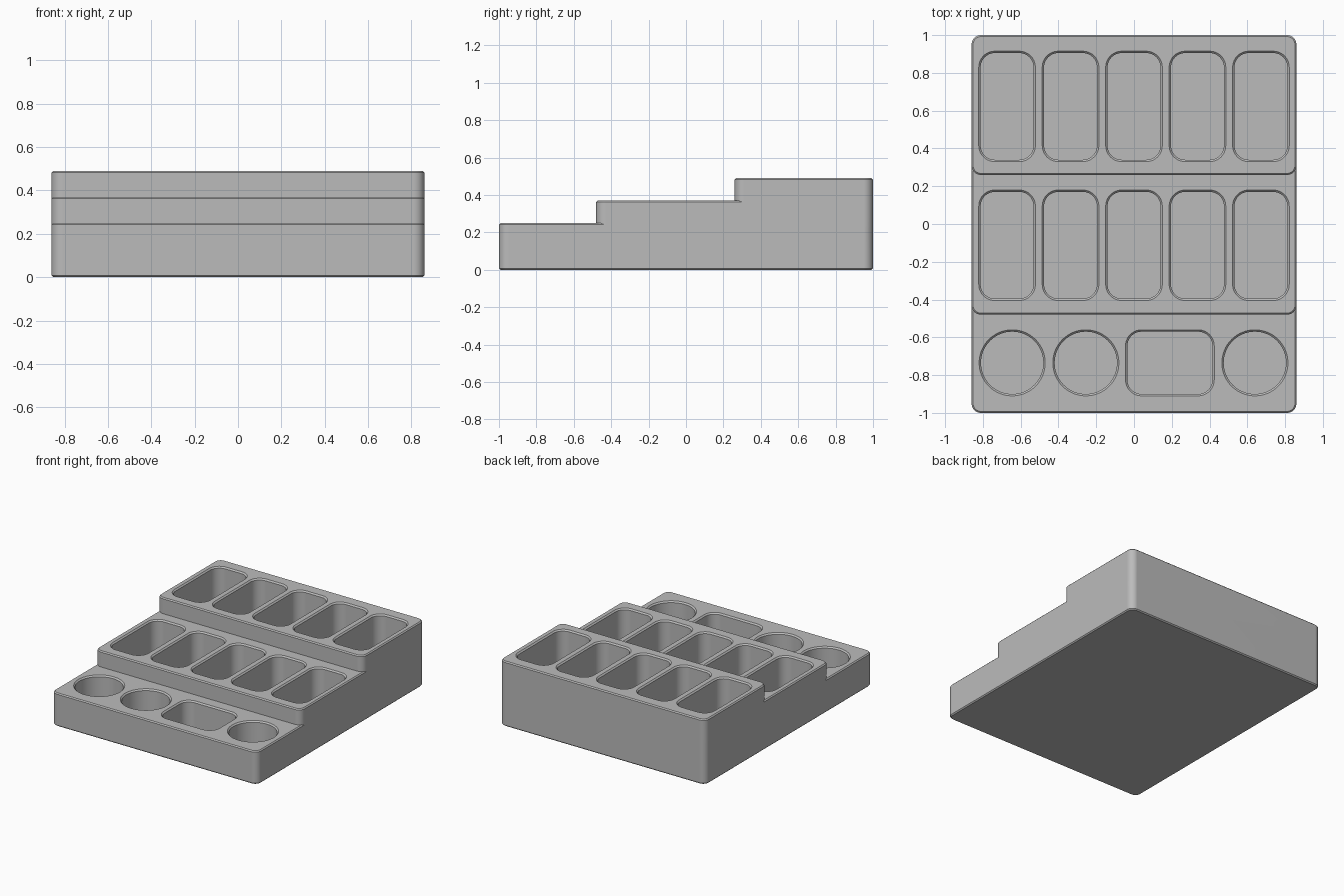
import bpy, bmesh, math

if "Cube" in bpy.data.objects:
    bpy.data.objects.remove(bpy.data.objects["Cube"])

W = 0.86          # half width
FLOOR = 0.03      # pocket floor height
CH = 0.008        # small edge chamfer


def outline(x0, x1, y0, y1, r, inset, seg):
    """Rounded rectangle loop, moved inward by inset."""
    pts = []
    corners = [(x1 - r, y1 - r), (x0 + r, y1 - r), (x0 + r, y0 + r), (x1 - r, y0 + r)]
    for k, (cx, cy) in enumerate(corners):
        for i in range(seg + 1):
            a = math.pi / 2 * (k + i / seg)
            pts.append((cx + (r - inset) * math.cos(a), cy + (r - inset) * math.sin(a)))
    # drop doubled points where the arcs meet (full circles)
    return [p for i, p in enumerate(pts) if math.dist(p, pts[i - 1]) > 1e-5]


def prism(name, rect, r, levels, seg=10):
    """Loft one rounded rectangle through (z, inset) levels and cap it."""
    bm = bmesh.new()
    rings = [[bm.verts.new((x, y, z)) for x, y in outline(*rect, r, inset, seg)]
             for z, inset in levels]
    n = len(rings[0])
    for a, b in zip(rings, rings[1:]):
        for i in range(n):
            j = (i + 1) % n
            bm.faces.new((a[i], a[j], b[j], b[i]))
    bm.faces.new(rings[0][::-1])
    bm.faces.new(rings[-1])
    me = bpy.data.meshes.new(name)
    bm.to_mesh(me)
    bm.free()
    ob = bpy.data.objects.new(name, me)
    bpy.context.collection.objects.link(ob)
    return ob


def boolean(target, other, op):
    """Apply a boolean and remove the helper."""
    bpy.context.view_layer.objects.active = target
    m = target.modifiers.new(op, 'BOOLEAN')
    m.operation, m.solver, m.object = op, 'EXACT', other
    bpy.ops.object.modifier_apply(modifier=m.name)
    bpy.data.objects.remove(other)


# Three stepped tiers joined into one body
tiers = [(-1.0, 0.25), (-0.48, 0.37), (0.26, 0.49)]
body = None
for i, (front, top) in enumerate(tiers):
    base = [(0, CH), (CH, 0)] if i == 0 else [(0.05 * i, 0)]
    tier = prism("tier", (-W, W, front, 1), 0.05, base + [(top - CH, 0), (top, CH)])
    if body is None:
        body = tier
    else:
        boolean(body, tier, 'UNION')
body.name = "stepped_tray"

# Pockets: (rectangle, corner radius, rim height, arc segments)
pockets = []
for y0, y1, top in ((-0.405, 0.18, 0.37), (0.33, 0.915, 0.49)):
    for i in range(5):
        cx = (i - 2) * 0.336
        pockets.append(((cx - 0.15, cx + 0.15, y0, y1), 0.085, top, 10))
for cx in (-0.645, -0.255, 0.64):
    pockets.append(((cx - 0.175, cx + 0.175, -0.91, -0.56), 0.175, 0.25, 16))
pockets.append(((-0.045, 0.425, -0.91, -0.56), 0.085, 0.25, 10))

for rect, r, top, seg in pockets:
    levels = [(FLOOR, 0.01), (top - 0.01, 0.01), (top, 0), (top + 0.05, 0)]
    boolean(body, prism("pocket_cutter", rect, r, levels, seg), 'DIFFERENCE')

# Colour
grey = bpy.data.materials.new("grey")
grey.diffuse_color = (0.5, 0.5, 0.5, 1)
grey.use_nodes = True
grey.node_tree.nodes["Principled BSDF"].inputs["Base Color"].default_value = grey.diffuse_color
body.data.materials.clear()
body.data.materials.append(grey)

# Smooth rounded walls, flat faces kept flat
bpy.ops.object.select_all(action='DESELECT')
body.select_set(True)
bpy.context.view_layer.objects.active = body
bpy.ops.object.shade_smooth_by_angle(angle=math.radians(30))
wn = body.modifiers.new("flat_faces", 'WEIGHTED_NORMAL')
wn.keep_sharp = True
